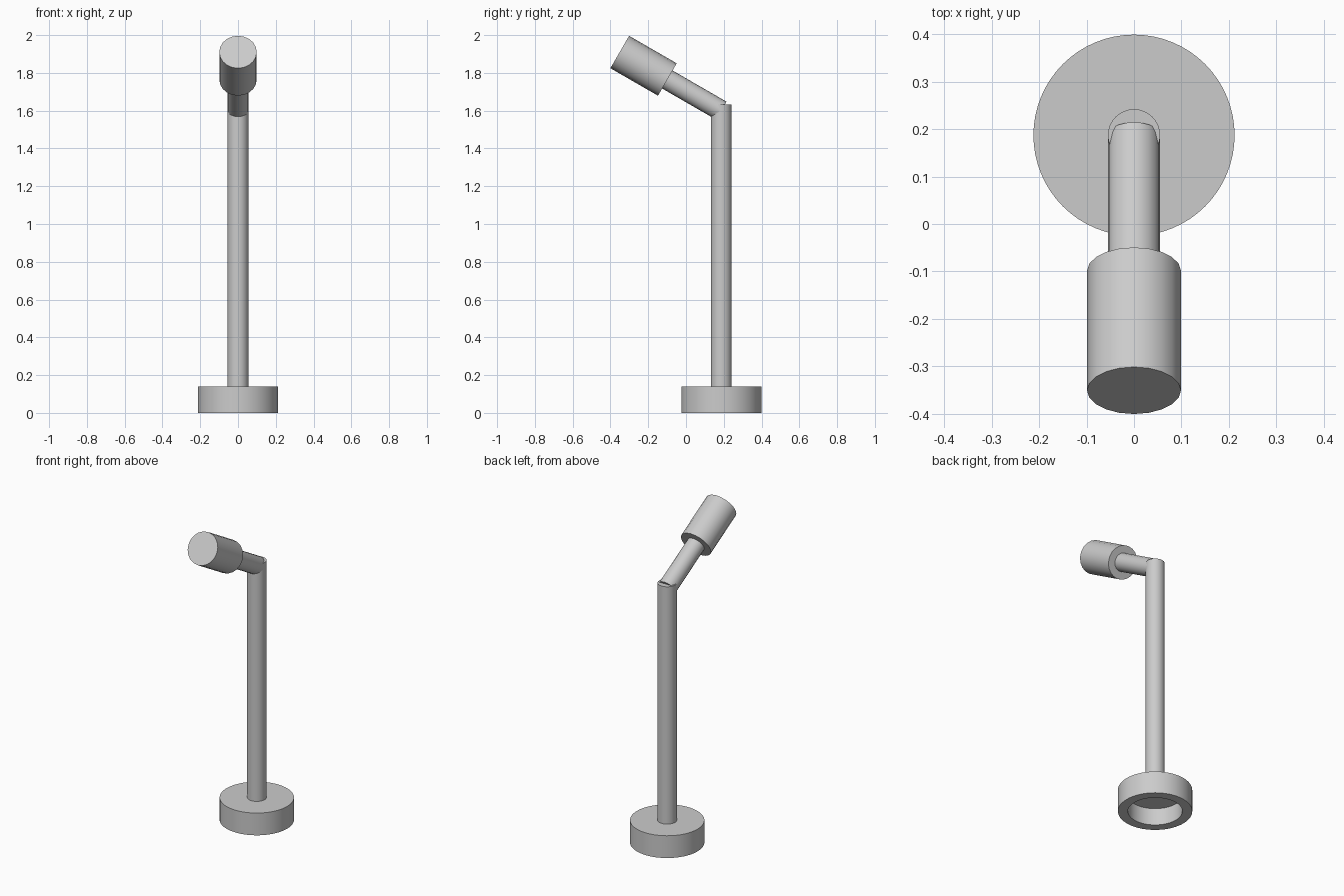
import bpy
import math
from mathutils import Vector

cube = bpy.data.objects.get("Cube")
if cube:
    bpy.data.objects.remove(cube, do_unlink=True)

grey = bpy.data.materials.new("plain_grey")
grey.use_nodes = True
grey.diffuse_color = (0.6, 0.6, 0.6, 1)
grey.node_tree.nodes["Principled BSDF"].inputs["Base Color"].default_value = (0.6, 0.6, 0.6, 1)


def finish(obj, name):
    obj.name = obj.data.name = name
    obj.data.materials.append(grey)
    bpy.ops.object.select_all(action="DESELECT")
    obj.select_set(True)
    bpy.context.view_layer.objects.active = obj
    bpy.ops.object.shade_smooth_by_angle(angle=math.radians(35))


def rod(name, start, end, radius, sides):
    """Closed cylinder running between two points."""
    axis = end - start
    bpy.ops.mesh.primitive_cylinder_add(
        vertices=sides, radius=radius, depth=axis.length, location=(start + end) / 2,
        rotation=axis.to_track_quat("Z", "Y").to_euler())
    finish(bpy.context.object, name)


def lathe(name, profile, centre, sides):
    """Revolve a (radius, height) profile; its ends become flat discs."""
    verts, faces = [], []
    for radius, z in profile:
        for i in range(sides):
            a = math.tau * i / sides
            verts.append((radius * math.cos(a), radius * math.sin(a), z))
    for ring in range(len(profile) - 1):
        for i in range(sides):
            j = (i + 1) % sides
            low, high = ring * sides, (ring + 1) * sides
            faces.append((low + i, low + j, high + j, high + i))
    last = (len(profile) - 1) * sides
    faces.append(tuple(reversed(range(sides))))
    faces.append(tuple(range(last, last + sides)))
    mesh = bpy.data.meshes.new(name)
    mesh.from_pydata(verts, [], faces)
    obj = bpy.data.objects.new(name, mesh)
    obj.location = centre
    bpy.context.collection.objects.link(obj)
    finish(obj, name)


POST_Y = 0.187
tilt = math.radians(30)
aim = Vector((0, -math.cos(tilt), math.sin(tilt)))
elbow = Vector((0, POST_Y, 1.6))

# Round foot, hollow underneath
lathe("base", [(0.155, 0.107), (0.155, 0), (0.212, 0), (0.212, 0.14)],
      (0, POST_Y, 0), 64)

# Upright post
rod("post", Vector((0, POST_Y, 0.13)), Vector((0, POST_Y, 1.633)), 0.055, 32)

# Tilted arm and the lamp head at its end
rod("arm", elbow, elbow + aim * 0.36, 0.055, 20)
rod("lamp_head", elbow + aim * 0.33, elbow + aim * 0.621, 0.099, 20)
